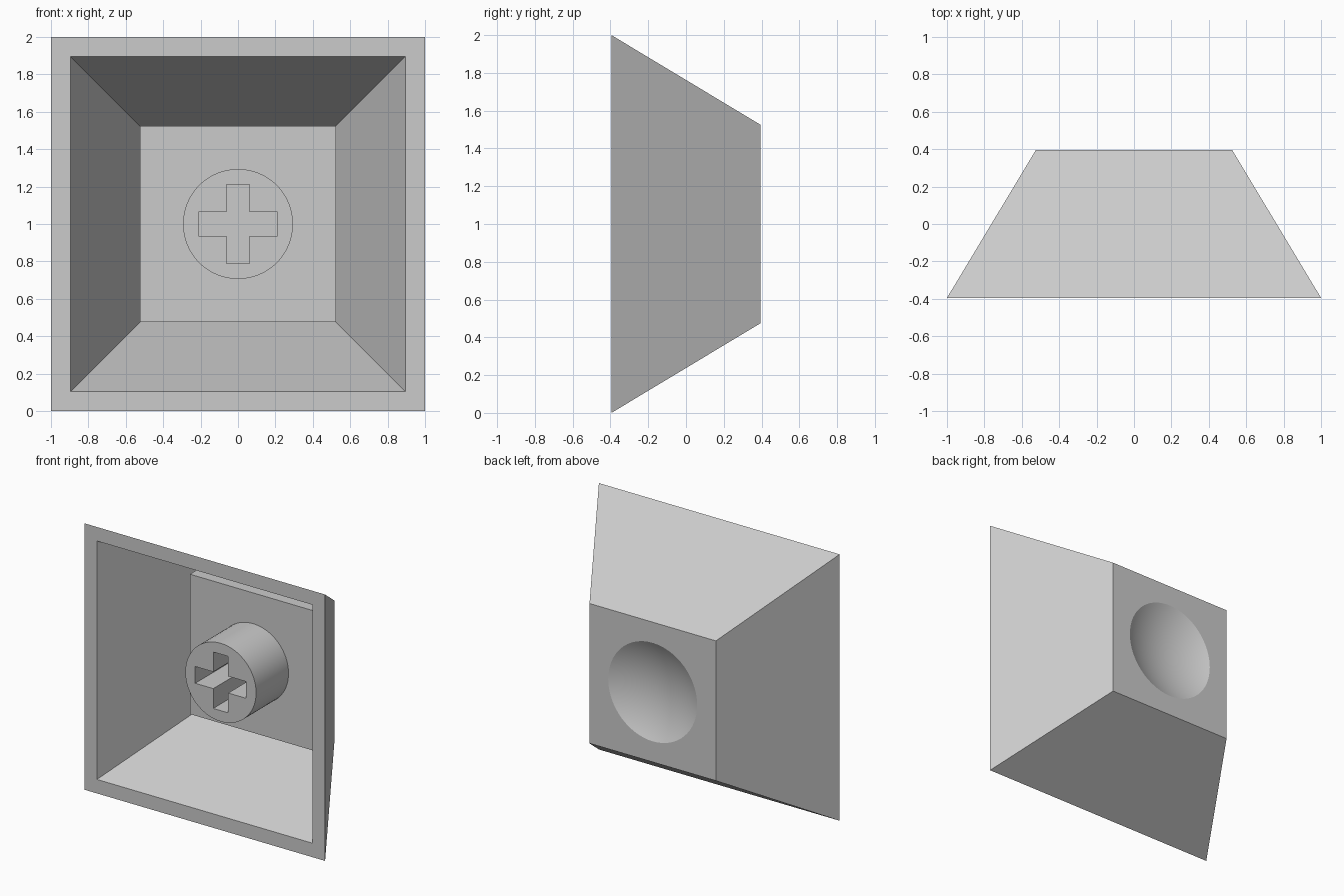
import bpy, bmesh, math
from mathutils import Matrix, Vector

if "Cube" in bpy.data.objects:
    bpy.data.objects.remove(bpy.data.objects["Cube"], do_unlink=True)

MID = 1.0            # height of the centre axis
FRONT, BACK = -0.395, 0.395
FLOOR = 0.18         # inner face of the top plate
TOP = 0.525          # half width of the plate

grey = bpy.data.materials.new("light grey plastic")
grey.use_nodes = True
grey.diffuse_color = (0.6, 0.6, 0.6, 1)
grey.node_tree.nodes["Principled BSDF"].inputs["Base Color"].default_value = (0.6, 0.6, 0.6, 1)


def make_object(name, bm):
    bmesh.ops.recalc_face_normals(bm, faces=bm.faces)
    mesh = bpy.data.meshes.new(name)
    bm.to_mesh(mesh)
    bm.free()
    mesh.materials.append(grey)
    obj = bpy.data.objects.new(name, mesh)
    bpy.context.collection.objects.link(obj)
    return obj


def box(name, half_x, y0, y1, half_z):
    bm = bmesh.new()
    size = Vector((2 * half_x, y1 - y0, 2 * half_z))
    place = Matrix.Translation((0, (y0 + y1) / 2, MID)) @ Matrix.Diagonal(size).to_4x4()
    bmesh.ops.create_cube(bm, size=1, matrix=place)
    return make_object(name, bm)


def carve(obj, cutters):
    for cutter in cutters:
        mod = obj.modifiers.new("cut", "BOOLEAN")
        mod.operation, mod.solver, mod.object = "DIFFERENCE", "EXACT", cutter
    graph = bpy.context.evaluated_depsgraph_get()
    mesh = bpy.data.meshes.new_from_object(obj.evaluated_get(graph))
    obj.modifiers.clear()
    obj.data = mesh
    for cutter in cutters:
        bpy.data.objects.remove(cutter, do_unlink=True)


def smooth(obj, degrees):
    bpy.ops.object.select_all(action="DESELECT")
    obj.select_set(True)
    bpy.context.view_layer.objects.active = obj
    bpy.ops.object.shade_smooth_by_angle(angle=math.radians(degrees))


# Tapered skirt: walls thin from the front rim to the back edge
bm = bmesh.new()
loops = []
for half, y in ((1, FRONT), (TOP, BACK), (0.895, FRONT)):
    corners = ((-1, -1), (1, -1), (1, 1), (-1, 1))
    loops.append([bm.verts.new((sx * half, y, MID + sz * half)) for sx, sz in corners])
for a, b in zip(loops, loops[1:] + loops[:1]):
    for i in range(4):
        j = (i + 1) % 4
        bm.faces.new((a[i], a[j], b[j], b[i]))
make_object("skirt", bm)

# Thick plate with a shallow spherical finger dish
plate = box("top_plate", TOP, FLOOR, BACK, TOP)
rim, depth = 0.37, 0.09
radius = (rim ** 2 + depth ** 2) / (2 * depth)
bm = bmesh.new()
place = Matrix.Translation((0, BACK + radius - depth, MID)) @ Matrix.Rotation(math.pi / 2, 4, "X")
bmesh.ops.create_uvsphere(bm, u_segments=64, v_segments=64, radius=radius, matrix=place)
carve(plate, [make_object("dish_cutter", bm)])
smooth(plate, 20)

# Round stem with a cross-shaped socket
STEM = -0.205
bm = bmesh.new()
place = Matrix.Translation((0, (STEM + FLOOR) / 2, MID)) @ Matrix.Rotation(math.pi / 2, 4, "X")
bmesh.ops.create_cone(bm, cap_ends=True, segments=64, radius1=0.294, radius2=0.294,
                      depth=FLOOR - STEM, matrix=place)
stem = make_object("stem", bm)
carve(stem, [box("socket_wide", 0.212, STEM - 0.1, FLOOR + 0.1, 0.063),
             box("socket_tall", 0.062, STEM - 0.1, FLOOR + 0.1, 0.212)])
smooth(stem, 30)
